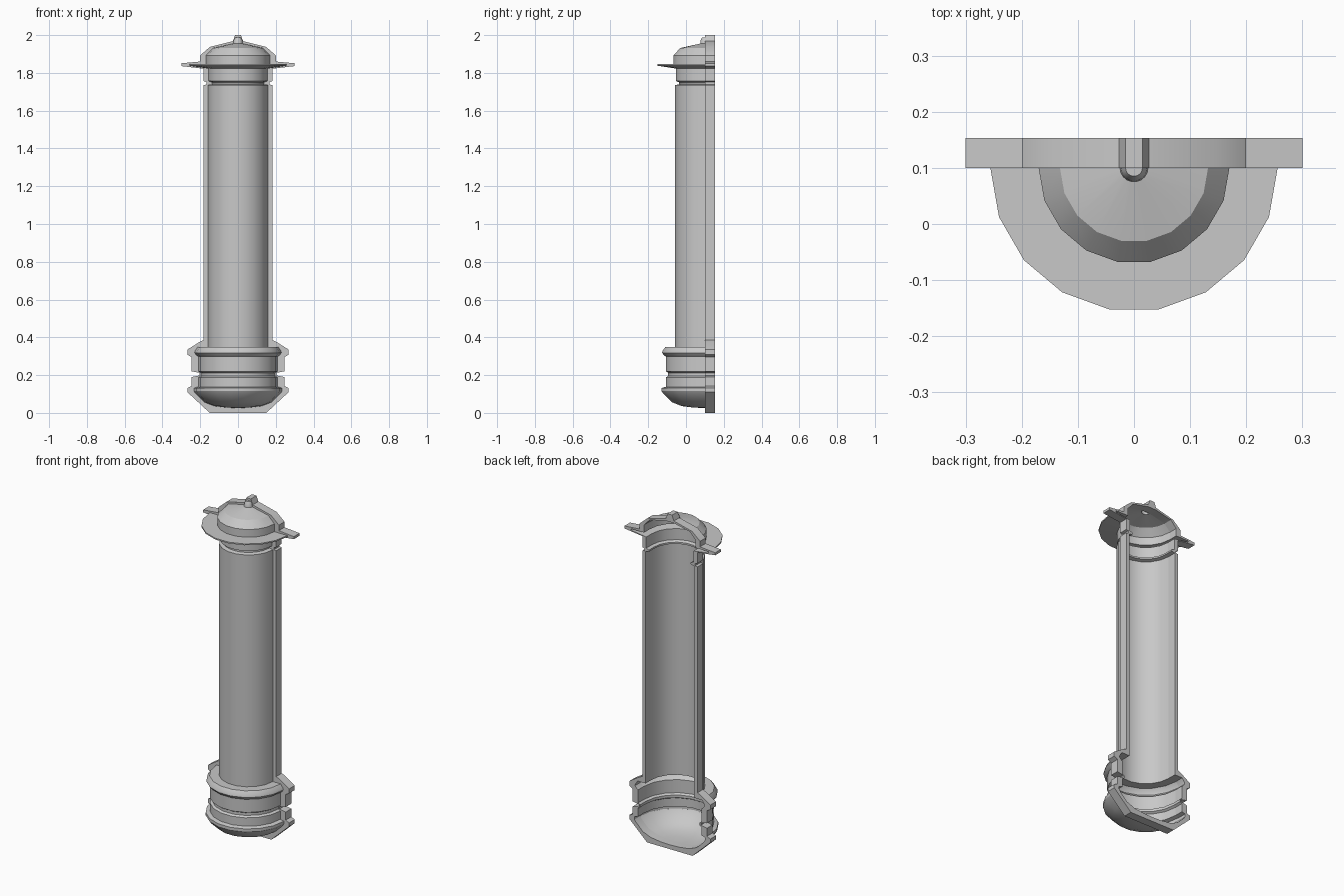
import bpy
import bmesh
import math

cube = bpy.data.objects.get("Cube")
if cube:
    bpy.data.objects.remove(cube, do_unlink=True)

AXIS_Y = 0.10      # the half-round shell is turned about this line
BACK_Y = 0.153     # rear plane of the flat frame

grey = bpy.data.materials.new("plain grey")
grey.use_nodes = True
colour = (0.58, 0.58, 0.58, 1)
grey.diffuse_color = colour
grey.node_tree.nodes["Principled BSDF"].inputs["Base Color"].default_value = colour


def finish(obj):
    bpy.ops.object.select_all(action='DESELECT')
    bpy.context.view_layer.objects.active = obj
    obj.select_set(True)
    bpy.ops.object.shade_smooth_by_angle(angle=math.radians(30))


def half_lathe(name, profile):
    """Turn a (radius, height) profile through the front half circle."""
    bm = bmesh.new()
    verts = [bm.verts.new((r, 0, z)) for r, z in profile]
    edges = [bm.edges.new(pair) for pair in zip(verts, verts[1:])]
    bmesh.ops.spin(bm, geom=verts + edges, cent=(0, 0, 0), axis=(0, 0, 1),
                   angle=-math.pi, steps=9)
    bmesh.ops.remove_doubles(bm, verts=bm.verts, dist=0.0001)
    bmesh.ops.recalc_face_normals(bm, faces=bm.faces)
    mesh = bpy.data.meshes.new(name)
    bm.to_mesh(mesh)
    bm.free()
    mesh.materials.append(grey)
    obj = bpy.data.objects.new(name, mesh)
    obj.location.y = AXIS_Y
    bpy.context.collection.objects.link(obj)
    finish(obj)


def mirrored(half):
    """Close a half outline by mirroring it across x = 0."""
    return half + [(-x, z) for x, z in reversed(half) if x > 0]


def flat_ring(name, outlines):
    """Extrude nested outlines into a slab with a hole."""
    curve = bpy.data.curves.new(name, 'CURVE')
    curve.dimensions = '2D'
    curve.fill_mode = 'BOTH'
    curve.extrude = (BACK_Y - AXIS_Y) / 2
    for points in outlines:
        spline = curve.splines.new('POLY')
        spline.points.add(len(points) - 1)
        for point, (x, z) in zip(spline.points, points):
            point.co = (x, z, 0, 1)
        spline.use_cyclic_u = True
    curve.materials.append(grey)
    obj = bpy.data.objects.new(name, curve)
    obj.rotation_euler.x = math.pi / 2
    obj.location.y = (AXIS_Y + BACK_Y) / 2
    bpy.context.collection.objects.link(obj)
    bpy.ops.object.select_all(action='DESELECT')
    bpy.context.view_layer.objects.active = obj
    obj.select_set(True)
    bpy.ops.object.convert(target='MESH')
    finish(bpy.context.view_layer.objects.active)


# Profiles run from bottom to top
base = [(0, .026), (.06, .028), (.125, .036), (.178, .057), (.225, .103),
        (.233, .115), (.233, .132), (.21, .138), (.21, .188), (.197, .196),
        (.197, .212), (.21, .22), (.21, .298), (.218, .303), (.23, .318),
        (.228, .328), (.212, .35), (.16, .35)]
column = [(.16, .35), (.16, 1.735)]
cap = [(.16, 1.735), (.138, 1.74), (.138, 1.75), (.156, 1.757), (.156, 1.823),
       (.256, 1.838), (.256, 1.846), (.17, 1.846), (.17, 1.892), (.132, 1.932),
       (.025, 1.955)]
knob = [(.025, 1.955), (.023, 1.972), (.015, 1.987), (0, 1.987)]

half_lathe("base_shell", base)
half_lathe("column_shell", column)
half_lathe("cap_shell", cap)
half_lathe("top_knob", knob)

# Flat frame around the open back
outer = [(.15, 0), (.268, .11), (.268, .132), (.245, .142), (.245, .19),
         (.205, .198), (.205, .212), (.245, .22), (.245, .295), (.268, .308),
         (.268, .335), (.2, .378), (.182, .385), (.182, 1.735), (.168, 1.738),
         (.168, 1.752), (.182, 1.756), (.182, 1.822), (.3, 1.836), (.3, 1.851),
         (.2, 1.86), (.2, 1.893), (.148, 1.938), (.027, 1.968), (.015, 2)]
inner = base + column[1:] + cap[1:]
flat_ring("back_frame", [mirrored(outer), mirrored(inner)])
